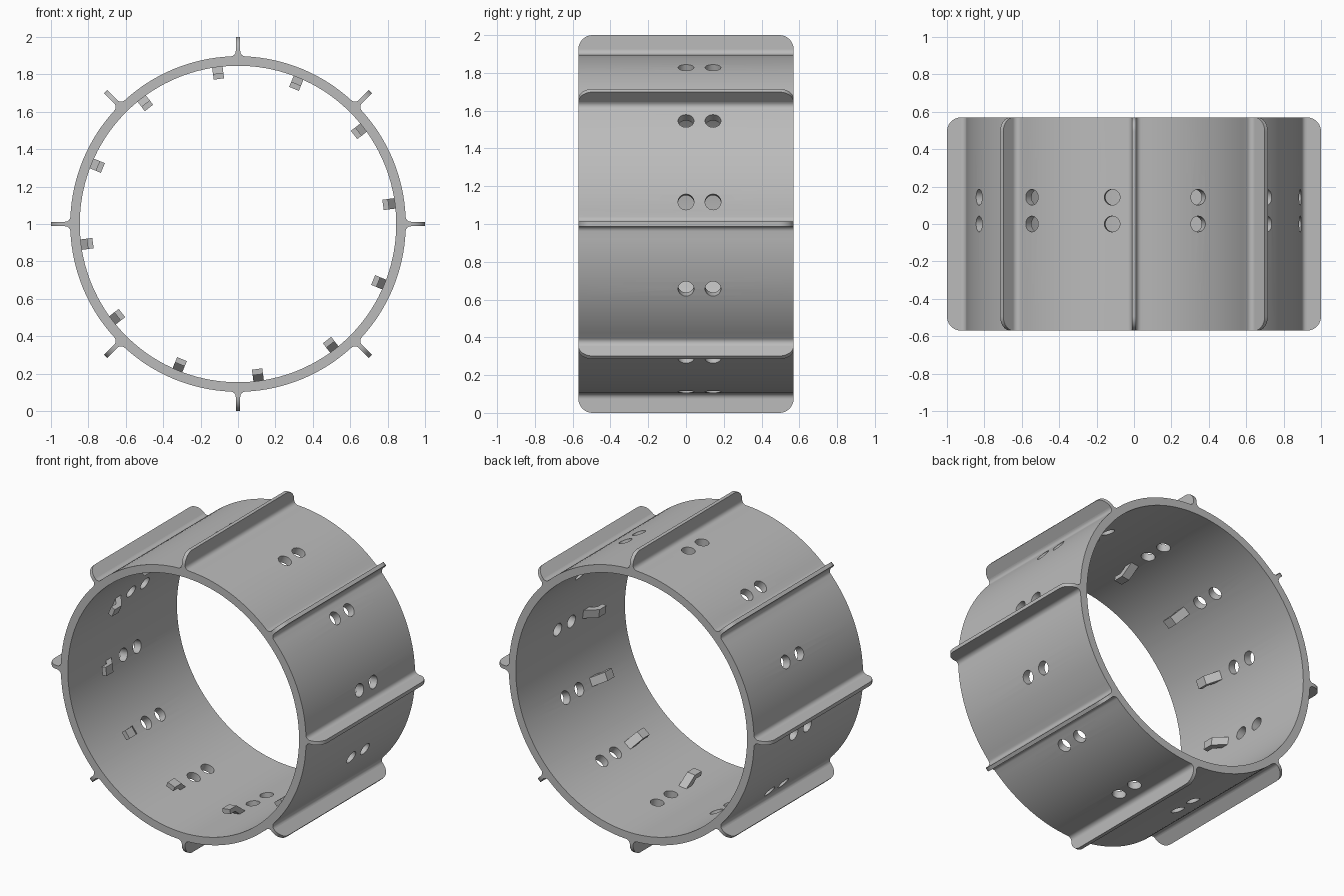
import bpy
import bmesh
from math import sin, cos, pi, radians, sqrt, atan2
from mathutils import Matrix

OUTER, INNER, TIP = 0.897, 0.846, 1.0
HALF = 0.57          # half length along y
FIN_HALF = 0.012     # half thickness of a fin
FILLET = 0.028       # fillet between fin and ring
FINS, CLIPS = 8, 12
CLIP_START = radians(7.5)

cube = bpy.data.objects.get("Cube")
if cube:
    bpy.data.objects.remove(cube, do_unlink=True)

grey = bpy.data.materials.new("plain grey")
grey.use_nodes = True
colour = (0.5, 0.5, 0.5, 1)
grey.diffuse_color = colour
grey.node_tree.nodes["Principled BSDF"].inputs["Base Color"].default_value = colour


def make_object(name, bm):
    bmesh.ops.recalc_face_normals(bm, faces=bm.faces)
    mesh = bpy.data.meshes.new(name)
    bm.to_mesh(mesh)
    bm.free()
    mesh.materials.append(grey)
    ob = bpy.data.objects.new(name, mesh)
    bpy.context.collection.objects.link(ob)
    return ob


def smooth(ob):
    bpy.ops.object.select_all(action='DESELECT')
    ob.select_set(True)
    bpy.context.view_layer.objects.active = ob
    bpy.ops.object.shade_smooth_by_angle(angle=radians(30))


def radial(angle):
    """Local x is tangential, y is axial, z points outward."""
    return Matrix.Translation((0, 0, 1)) @ Matrix.Rotation(pi / 2 - angle, 4, 'Y')


def prism(name, profile, half_width, angle):
    """Extrude a (y, radius) profile along the tangent."""
    bm = bmesh.new()
    face = bm.faces.new([bm.verts.new((-half_width, y, r)) for y, r in profile])
    new = bmesh.ops.extrude_face_region(bm, geom=[face])["geom"]
    bmesh.ops.translate(bm, vec=(2 * half_width, 0, 0),
                        verts=[v for v in new if isinstance(v, bmesh.types.BMVert)])
    ob = make_object(name, bm)
    ob.matrix_world = radial(angle)
    return ob


# Ring outline: arcs with a filleted foot for each fin
u = FIN_HALF + FILLET
v = sqrt((OUTER + FILLET) ** 2 - u ** 2)
turn = atan2(v, u)
foot = [(u - FILLET * cos(turn * i / 6), v - FILLET * sin(turn * i / 6)) for i in range(7)]
foot = [(atan2(t, r), sqrt(t * t + r * r)) for t, r in foot]
first = foot[-1][0]
sector = 2 * pi / FINS
arc = [(first + (sector - 2 * first) * i / 16, OUTER) for i in range(1, 16)]
outline = []
for k in range(FINS):
    piece = foot + arc + [(sector - a, r) for a, r in reversed(foot)]
    outline += [(a + k * sector, r) for a, r in piece]

bm = bmesh.new()
loops = [[bm.verts.new((rad * cos(a), y, 1 + rad * sin(a)))
          for a, r in outline for rad in [r if outside else INNER]]
         for outside, y in ((1, -HALF), (1, HALF), (0, HALF), (0, -HALF))]
n = len(outline)
for s in range(4):
    p, q = loops[s], loops[(s + 1) % 4]
    for i in range(n):
        j = (i + 1) % n
        bm.faces.new((p[i], p[j], q[j], q[i]))
ring = make_object("ring", bm)

# Paired holes through the wall
bm = bmesh.new()
for k in range(CLIPS):
    for y in (0, 0.143):
        place = radial(CLIP_START + k * 2 * pi / CLIPS)
        bmesh.ops.create_cone(bm, cap_ends=True, segments=32, radius1=0.042,
                              radius2=0.042, depth=0.2,
                              matrix=place @ Matrix.Translation((0, y, 0.87)))
cutter = make_object("hole_cutter", bm)
cutter.hide_render = True
mod = ring.modifiers.new("holes", 'BOOLEAN')
mod.operation = 'DIFFERENCE'
mod.solver = 'EXACT'
mod.object = cutter
bpy.context.view_layer.objects.active = ring
bpy.ops.object.modifier_apply(modifier=mod.name)
bpy.data.objects.remove(cutter, do_unlink=True)
smooth(ring)

# Fins with rounded outer corners
corner = TIP - v
side = [(HALF - corner + corner * cos(pi / 2 * i / 10), v + corner * sin(pi / 2 * i / 10))
        for i in range(11)]
fin_profile = side + [(-y, r) for y, r in reversed(side)]
for k in range(FINS):
    smooth(prism(f"fin_{k + 1}", fin_profile, FIN_HALF, k * sector))

# Bent hooks on the inner wall
hook_profile = [(-0.11, 0.855), (-0.2, 0.782), (-0.27, 0.782),
                (-0.27, 0.812), (-0.22, 0.812), (-0.167, 0.855)]
for k in range(CLIPS):
    prism(f"hook_{k + 1}", hook_profile, 0.028, CLIP_START + k * 2 * pi / CLIPS)
